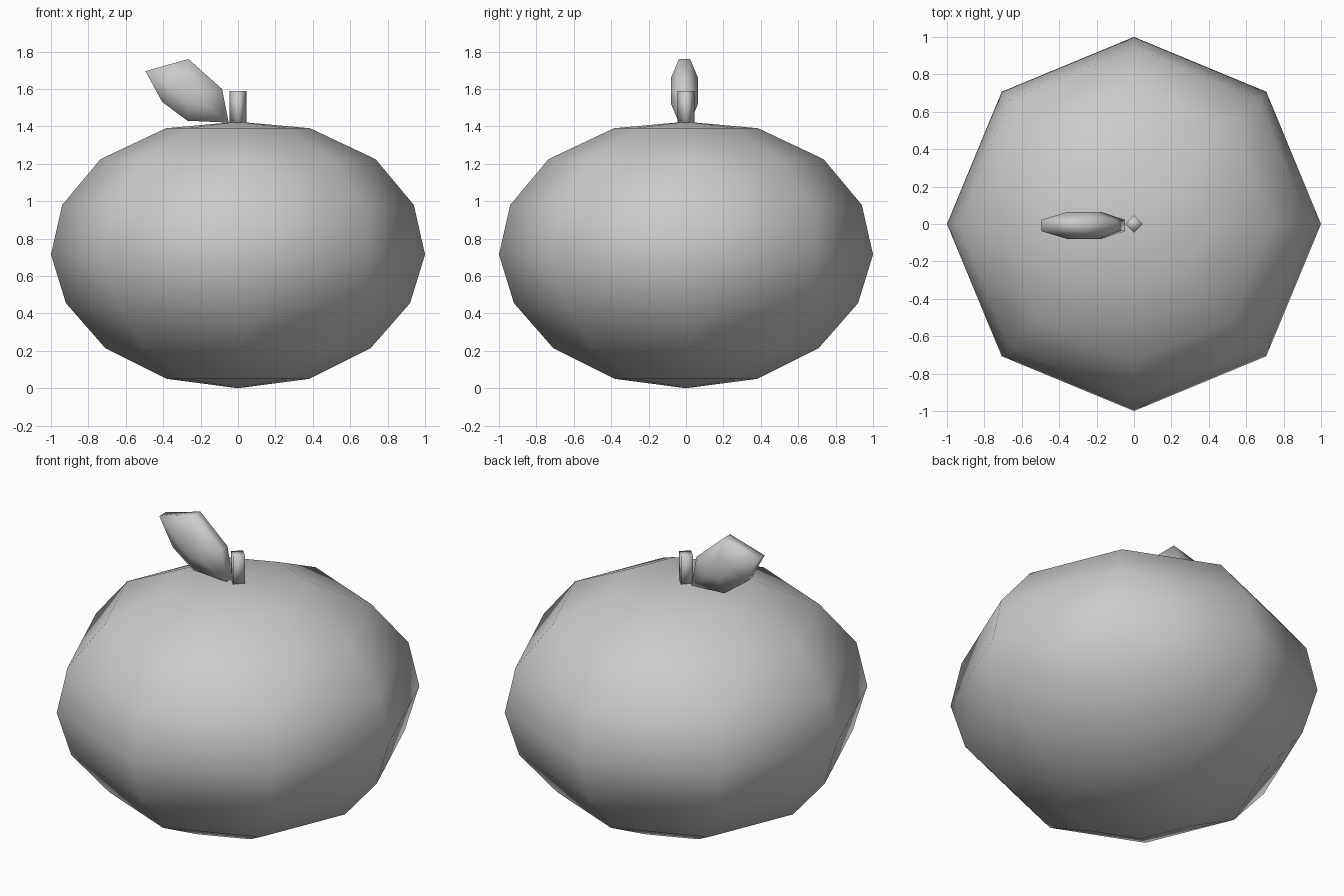
import bpy, bmesh
from math import cos, sin, pi

if "Cube" in bpy.data.objects:
    bpy.data.objects.remove(bpy.data.objects["Cube"])


def make_object(name, bm):
    bmesh.ops.recalc_face_normals(bm, faces=bm.faces)
    mesh = bpy.data.meshes.new(name)
    bm.to_mesh(mesh)
    bm.free()
    for p in mesh.polygons:
        p.use_smooth = True
    obj = bpy.data.objects.new(name, mesh)
    bpy.context.collection.objects.link(obj)
    return obj


def loft(name, rings, start=None, end=None):
    """Skin rings of points; each end closes to a point or with a flat cap."""
    bm = bmesh.new()
    loops = [[bm.verts.new(p) for p in ring] for ring in rings]
    n = len(loops[0])
    for a, b in zip(loops, loops[1:]):
        for i in range(n):
            j = (i + 1) % n
            bm.faces.new((a[i], a[j], b[j], b[i]))
    for loop, tip in ((loops[0], start), (loops[-1], end)):
        if tip is None:
            bm.faces.new(loop)
        else:
            v = bm.verts.new(tip)
            for i in range(n):
                bm.faces.new((loop[i], loop[(i + 1) % n], v))
    return make_object(name, bm)


def circle(r, z, n):
    return [(r * cos(2 * pi * i / n), r * sin(2 * pi * i / n), z) for i in range(n)]


# Eight-sided fruit body
profile = [(0.38, 0.05), (0.71, 0.215), (0.92, 0.455), (1.0, 0.715),
           (0.94, 0.98), (0.735, 1.225), (0.385, 1.39)]
loft("fruit_body", [circle(r, z, 8) for r, z in profile], (0, 0, 0), (0, 0, 1.425))

# Four-sided stem
loft("stem", [circle(0.046, z, 4) for z in (1.41, 1.59)])

# Puffy leaf: one outline, thin at the rim and thick in the middle
outline = [(-0.05, 1.42), (-0.27, 1.43), (-0.405, 1.53),
           (-0.495, 1.695), (-0.265, 1.76), (-0.085, 1.60)]
cx, cz, cy = -0.26, 1.59, -0.008


def leaf_ring(scale, y):
    return [(cx + (x - cx) * scale, cy + y, cz + (z - cz) * scale) for x, z in outline]


loft("leaf", [leaf_ring(s, y) for s, y in
              ((0.4, -0.073), (1, -0.03), (1, 0.03), (0.4, 0.073))])
